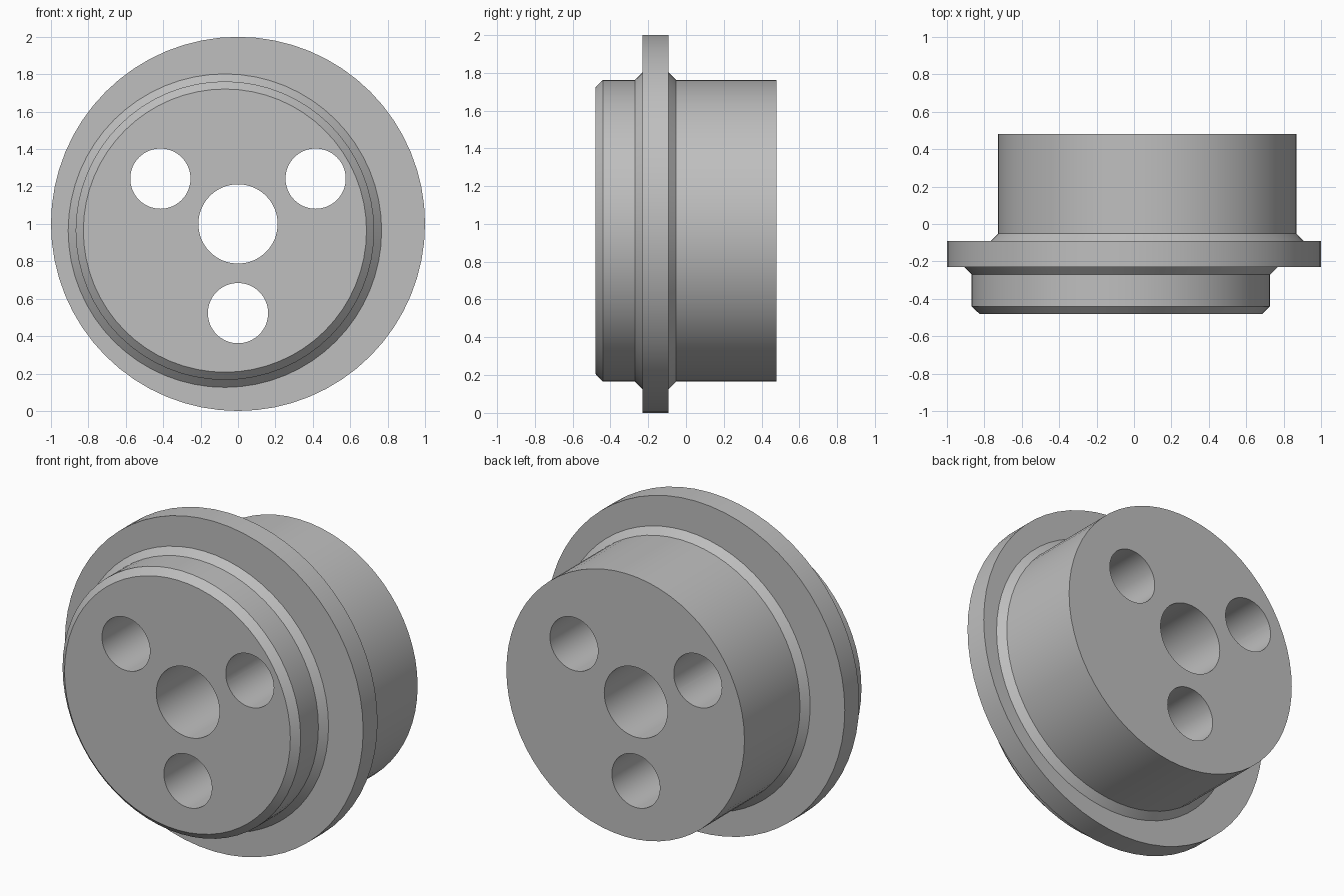
import bpy
import math

default_cube = bpy.data.objects.get("Cube")
if default_cube:
    bpy.data.objects.remove(default_cube, do_unlink=True)

SEGMENTS = 64

metal = bpy.data.materials.new("plain grey metal")
metal.use_nodes = True
GREY = (0.52, 0.52, 0.52, 1)
metal.diffuse_color = GREY
metal.node_tree.nodes["Principled BSDF"].inputs["Base Color"].default_value = GREY


def turned(name, x, z, profile):
    """Closed solid turned about an axis along y; profile lists (y, radius)."""
    verts, faces = [], []
    n = SEGMENTS
    for y, r in profile:
        for i in range(n):
            a = 2 * math.pi * i / n
            verts.append((x + r * math.cos(a), y, z + r * math.sin(a)))
    for k in range(len(profile) - 1):
        for i in range(n):
            j = (i + 1) % n
            faces.append((k * n + i, (k + 1) * n + i, (k + 1) * n + j, k * n + j))
    last = (len(profile) - 1) * n
    faces.append(tuple(range(n)))
    faces.append(tuple(last + i for i in reversed(range(n))))
    mesh = bpy.data.meshes.new(name)
    mesh.from_pydata(verts, [], faces)
    mesh.materials.append(metal)
    obj = bpy.data.objects.new(name, mesh)
    bpy.context.collection.objects.link(obj)
    return obj


def combine(target, tool, operation):
    """Apply a boolean and drop the helper."""
    mod = target.modifiers.new(operation.lower(), "BOOLEAN")
    mod.operation = operation
    mod.solver = "EXACT"
    mod.object = tool
    bpy.context.view_layer.objects.active = target
    bpy.ops.object.modifier_apply(modifier=mod.name)
    bpy.data.objects.remove(tool, do_unlink=True)


# Central flange
body = turned("flanged_hub", 0, 1, [(-0.23, 1), (-0.092, 1)])

# Offset bosses with flared roots, the front one with a chamfered rim
front_boss = turned("front_boss", -0.07, 0.964, [
    (-0.48, 0.757), (-0.44, 0.798), (-0.27, 0.798), (-0.23, 0.838), (-0.19, 0.838)])
back_boss = turned("back_boss", 0.07, 0.964, [
    (-0.13, 0.838), (-0.092, 0.838), (-0.052, 0.798), (0.48, 0.798)])
for boss in (front_boss, back_boss):
    combine(body, boss, "UNION")

# Central bore and three bolt holes
for x, z, r in [(0, 1, 0.212), (-0.415, 1.242, 0.161),
                (0.415, 1.242, 0.161), (0, 0.523, 0.161)]:
    cutter = turned("hole_cutter", x, z, [(-0.7, r), (0.7, r)])
    cutter.hide_render = True
    combine(body, cutter, "DIFFERENCE")

# Smooth walls with crisp edges
bpy.ops.object.select_all(action="DESELECT")
body.select_set(True)
bpy.context.view_layer.objects.active = body
bpy.ops.object.shade_smooth_by_angle(angle=math.radians(30))
